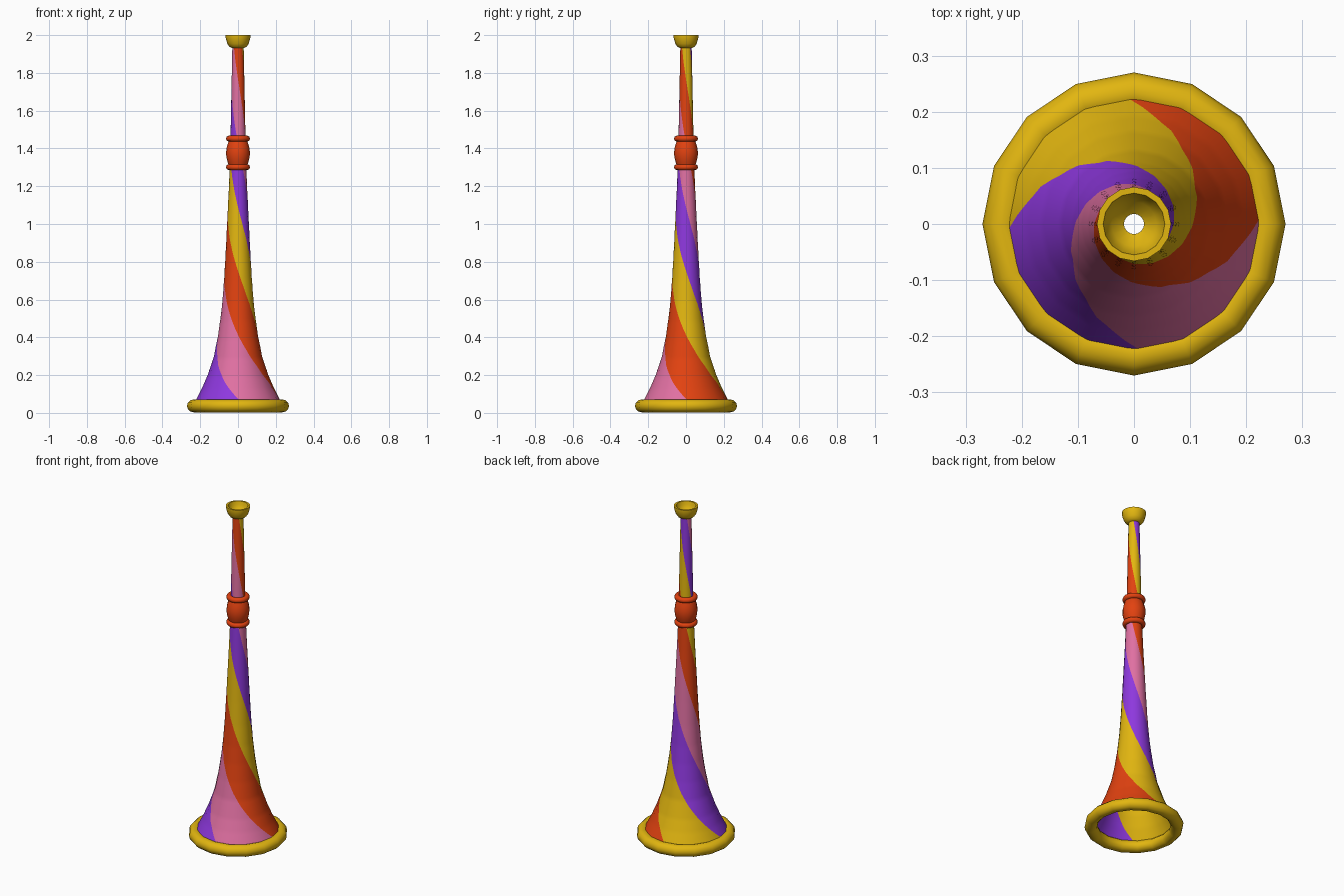
import bpy, math
from mathutils import Vector

if "Cube" in bpy.data.objects:
    bpy.data.objects.remove(bpy.data.objects["Cube"])

SIDES = 16
STEP = 2 * math.pi / SIDES


def material(name, rgb):
    lin = [((c / 255 + 0.055) / 1.055) ** 2.4 if c > 10 else c / 255 / 12.92 for c in rgb]
    m = bpy.data.materials.new(name)
    m.diffuse_color = (*lin, 1)
    m.use_nodes = True
    m.node_tree.nodes["Principled BSDF"].inputs["Base Color"].default_value = m.diffuse_color
    return m


PINK = material("pink", (224, 112, 162))
RED = material("orange_red", (226, 66, 16))
YELLOW = material("golden_yellow", (226, 182, 16))
PURPLE = material("purple", (142, 56, 222))


def add_object(name, verts, faces, mats):
    me = bpy.data.meshes.new(name)
    me.from_pydata(verts, [], faces)
    for m in mats:
        me.materials.append(m)
    ob = bpy.data.objects.new(name, me)
    bpy.context.collection.objects.link(ob)
    me.polygons.foreach_set("use_smooth", [True] * len(me.polygons))
    return ob


def lathe(name, profile, mat, closed=False):
    """Revolve (radius, z) points, listed upward on the outside, with 16 sides."""
    n = len(profile)
    verts = [(r * math.cos(k * STEP), r * math.sin(k * STEP), z)
             for r, z in profile for k in range(SIDES)]
    faces = []
    for i in range(n if closed else n - 1):
        a, b = i * SIDES, ((i + 1) % n) * SIDES
        for k in range(SIDES):
            k2 = (k + 1) % SIDES
            faces.append((a + k, a + k2, b + k2, b + k))
    ob = add_object(name, verts, faces, [mat])
    bpy.context.view_layer.objects.active = ob
    ob.select_set(True)
    bpy.ops.object.shade_smooth_by_angle(angle=math.radians(50))
    ob.select_set(False)
    return ob


def ring(name, major, z, minor_r, minor_z, mat, segs=12):
    pts = [(major + minor_r * math.cos(2 * math.pi * i / segs),
            z + minor_z * math.sin(2 * math.pi * i / segs)) for i in range(segs)]
    return lathe(name, pts, mat, closed=True)


def striped_tube(name, profile, phase, inside=False, cols=64):
    """16-sided tube whose mesh columns follow the spiral, four stripes around."""
    rows = []
    for (r0, z0), (r1, z1) in zip(profile, profile[1:]):
        n = max(1, math.ceil((z1 - z0) / 0.03))
        rows += [(r0 + (r1 - r0) * i / n, z0 + (z1 - z0) * i / n,
                  (r1 - r0) / (z1 - z0)) for i in range(n)]
    rows.append((*profile[-1], rows[-1][2]))
    verts, normals, faces = [], [], []
    for r, z, slope in rows:
        for j in range(cols):
            a = math.radians(phase(z)) + 2 * math.pi * j / cols
            flat = r * math.cos(STEP / 2) / math.cos(a % STEP - STEP / 2)
            verts.append((flat * math.cos(a), flat * math.sin(a), z))
            nrm = Vector((math.cos(a), math.sin(a), -slope)).normalized()
            normals.append(-nrm if inside else nrm)
    for i in range(len(rows) - 1):
        for j in range(cols):
            j2 = (j + 1) % cols
            f = (i * cols + j, i * cols + j2, (i + 1) * cols + j2, (i + 1) * cols + j)
            faces.append(f[::-1] if inside else f)
    ob = add_object(name, verts, faces, [PINK, RED, YELLOW, PURPLE])
    for p in ob.data.polygons:
        p.material_index = (p.index % cols) * 4 // cols
    ob.data.normals_split_custom_set_from_vertices(normals)
    return ob


# Flared horn body, outer and inner walls
body = [(0.240, 0.04), (0.222, 0.07), (0.189, 0.135), (0.161, 0.20), (0.128, 0.30),
        (0.108, 0.40), (0.093, 0.50), (0.082, 0.60), (0.073, 0.72), (0.065, 0.86),
        (0.057, 1.02), (0.050, 1.16), (0.044, 1.30), (0.040, 1.46), (0.035, 1.70),
        (0.030, 1.945)]
striped_tube("horn_body", body, lambda z: -90 - 266 * (z - 0.075))
striped_tube("horn_bore", [(r - 0.010, z) for r, z in body],
             lambda z: -34 + 265 * (z - 0.08), inside=True)

# Bell rim
ring("bell_rim", 0.235, 0.037, 0.035, 0.034, YELLOW)

# Collar: barrel between two rings
barrel = [(0.042 + 0.021 * math.sin(math.pi * (0.1 + 0.8 * i / 8)), 1.31 + 0.13 * i / 8)
          for i in range(9)]
lathe("collar_barrel", barrel, RED)
for label, z in (("lower", 1.301), ("upper", 1.452)):
    ring(label + "_collar_ring", 0.048, z, 0.016, 0.016, RED, 8)

# Cup mouthpiece with open bore
lathe("mouthpiece", [(0.018, 1.930), (0.032, 1.931), (0.046, 1.939), (0.056, 1.954),
                     (0.062, 1.973), (0.066, 1.990), (0.066, 2.0), (0.055, 2.0),
                     (0.050, 1.980), (0.040, 1.960), (0.018, 1.942)], YELLOW, closed=True)
